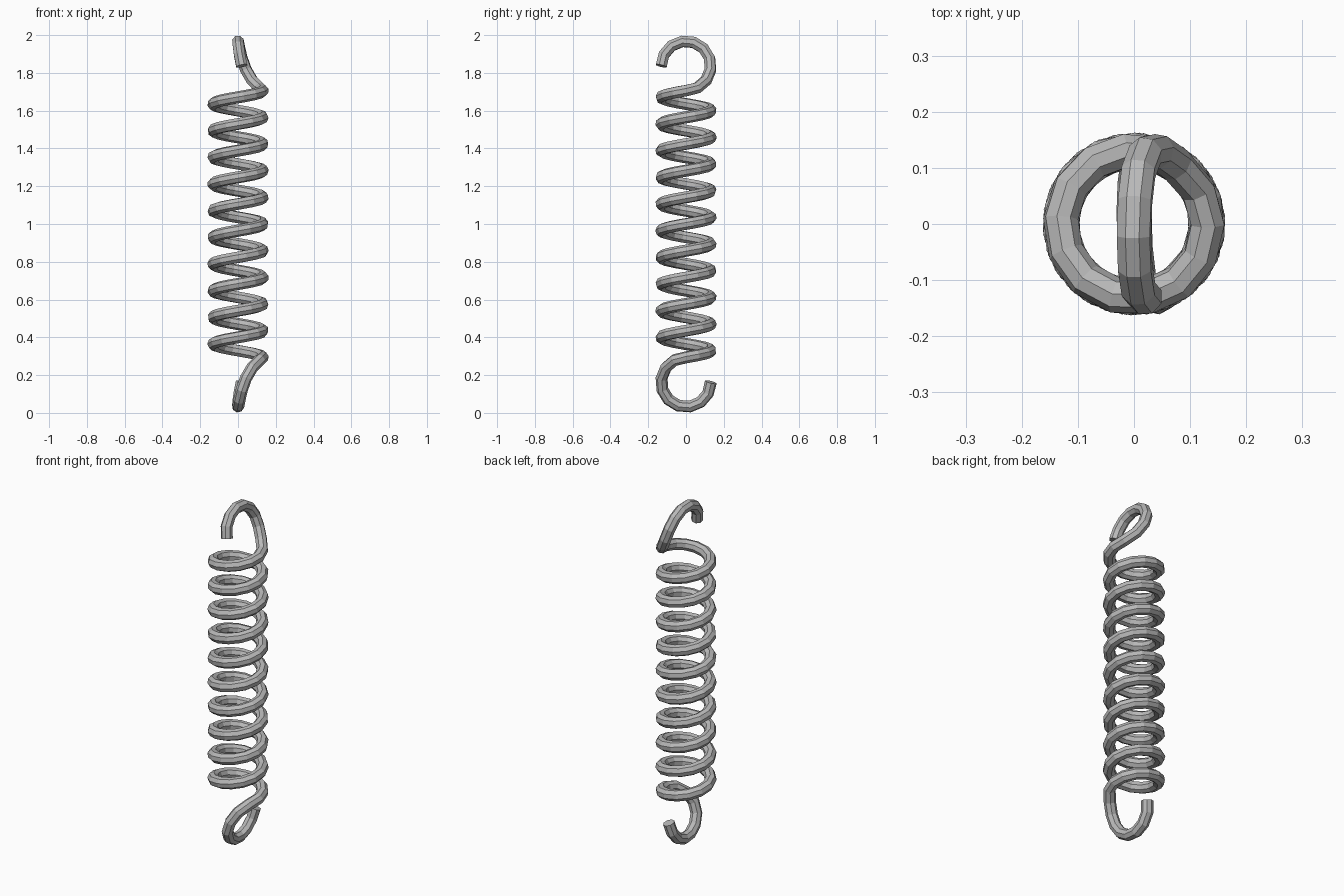
import bpy
from math import cos, sin, pi, radians

if "Cube" in bpy.data.objects:
    bpy.data.objects.remove(bpy.data.objects["Cube"])

R, WIRE = 0.131, 0.032          # coil radius and wire radius
TURNS, SEGS = 10, 137
Z0, Z1 = 0.294, 1.706           # ends of the coiled section

# Hook: 270 degree loop in the yz plane, sliding from the coil wall to the axis
hook_x = [0.131, 0.115, 0.075, 0.042, 0.02, 0.008, 0.002, 0, 0.002, 0.008, 0.02]
top_hook = []
for i, x in enumerate(hook_x):
    a = radians(-90 + 27 * i)
    top_hook.append((x, R * cos(a), Z1 + R + R * sin(a)))
bottom_hook = [(x, -y, 2 - z) for x, y, z in reversed(top_hook)]

# Coiled middle section
coil = []
for i in range(1, SEGS):
    t = i / SEGS
    a = 2 * pi * TURNS * t
    coil.append((R * cos(a), R * sin(a), Z0 + (Z1 - Z0) * t))

# Wire swept along the whole path with an eight-sided section
path = bottom_hook + coil + top_hook
curve = bpy.data.curves.new("spring_wire", 'CURVE')
curve.dimensions = '3D'
curve.twist_mode = 'MINIMUM'
curve.bevel_depth = WIRE
curve.bevel_resolution = 2
curve.use_fill_caps = True
spline = curve.splines.new('POLY')
spline.points.add(len(path) - 1)
for p, co in zip(spline.points, path):
    p.co = (*co, 1)
spline.use_smooth = False

spring = bpy.data.objects.new("hooked_spring", curve)
bpy.context.collection.objects.link(spring)
bpy.context.view_layer.objects.active = spring
spring.select_set(True)
bpy.ops.object.convert(target='MESH')
spring = bpy.context.object
spring.name = "hooked_spring"
for poly in spring.data.polygons:
    poly.use_smooth = False

# Single grey metal colour
steel = bpy.data.materials.new("grey_steel")
steel.diffuse_color = (0.48, 0.48, 0.48, 1)
steel.use_nodes = True
steel.node_tree.nodes["Principled BSDF"].inputs["Base Color"].default_value = steel.diffuse_color
spring.data.materials.clear()
spring.data.materials.append(steel)
